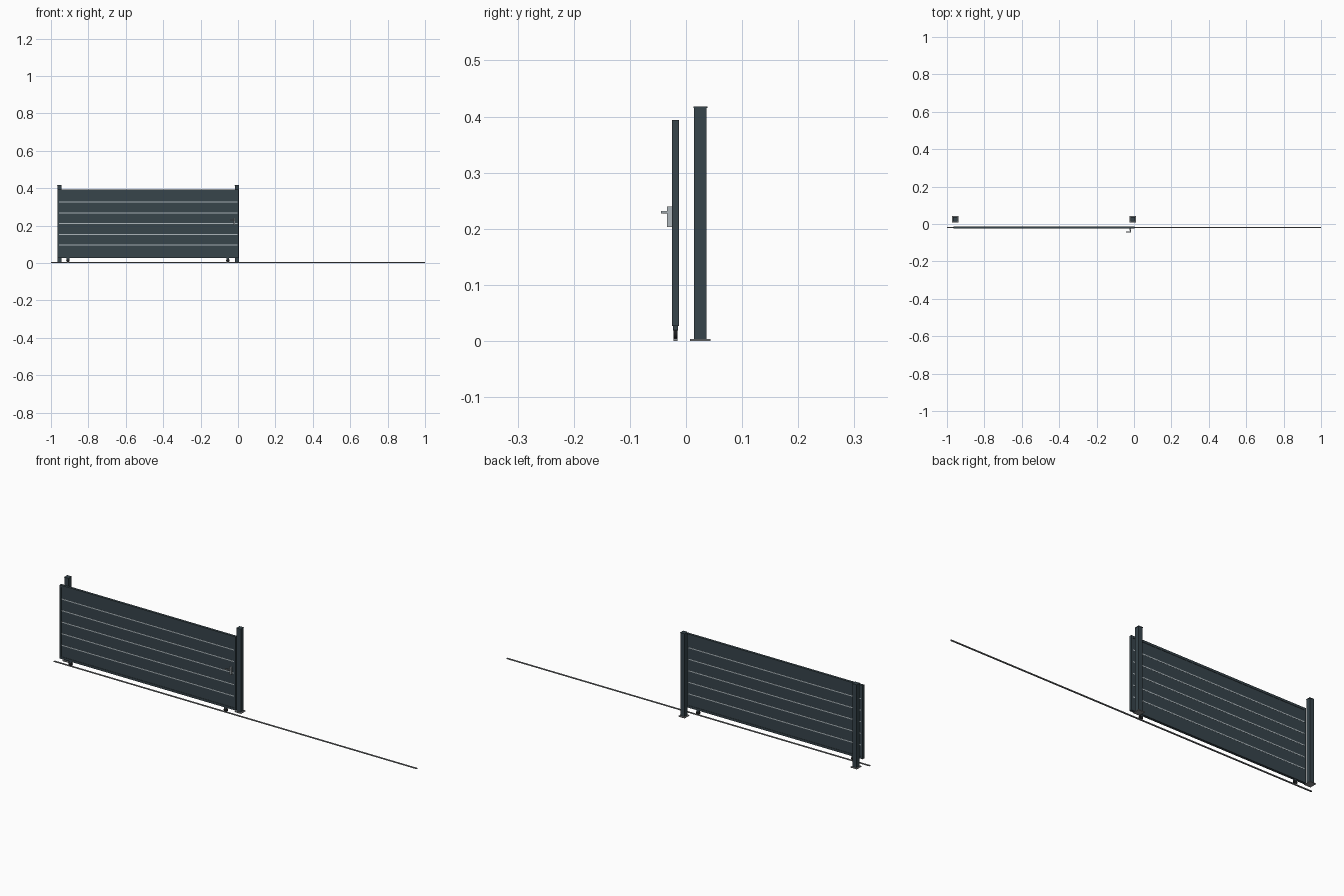
import bpy, bmesh, math
from mathutils import Matrix

if "Cube" in bpy.data.objects:
    bpy.data.objects.remove(bpy.data.objects["Cube"])


def material(name, rgb):
    m = bpy.data.materials.new(name)
    m.diffuse_color = (*rgb, 1)
    m.use_nodes = True
    m.node_tree.nodes["Principled BSDF"].inputs["Base Color"].default_value = m.diffuse_color
    return m


ANTHRACITE = material("anthracite", (0.038, 0.058, 0.070))
STEEL = material("galvanised_steel", (0.26, 0.27, 0.28))
SILVER = material("brushed_silver", (0.42, 0.47, 0.50))
RUBBER = material("wheel_black", (0.012, 0.013, 0.014))


def finish(name, bm, mat):
    bmesh.ops.recalc_face_normals(bm, faces=bm.faces)
    me = bpy.data.meshes.new(name)
    bm.to_mesh(me)
    bm.free()
    me.materials.append(mat)
    ob = bpy.data.objects.new(name, me)
    bpy.context.collection.objects.link(ob)
    return ob


def box(name, x, y, z, mat):
    """Box from (min, max) ranges on each axis."""
    bm = bmesh.new()
    bmesh.ops.create_cube(bm, size=1)
    for v in bm.verts:
        for i, (a, b) in enumerate((x, y, z)):
            v.co[i] = a + (v.co[i] + 0.5) * (b - a)
    return finish(name, bm, mat)


def cylinder_y(name, x, y, z, radius, mat, sides=20):
    """Cylinder whose axis runs along y between the two y values."""
    bm = bmesh.new()
    bmesh.ops.create_cone(bm, cap_ends=True, segments=sides, radius1=radius,
                          radius2=radius, depth=y[1] - y[0],
                          matrix=Matrix.Translation((x, sum(y) / 2, z))
                          @ Matrix.Rotation(math.pi / 2, 4, 'X'))
    ob = finish(name, bm, mat)
    for p in ob.data.polygons:
        p.use_smooth = len(p.vertices) == 4
    return ob


def around(c, half):
    return (c - half, c + half)


# Ground rail
YC = -0.0187
box("ground_rail", (-1, 1), around(YC, 0.0035), (0, 0.004), STEEL)

# Gate frame
X0, X1, Z0, Z1, F, S = -0.965, 0.004, 0.027, 0.394, 0.011, 0.008
Y = (-0.0250, -0.0125)
box("frame_left", (X0, X0 + S), Y, (Z0, Z1), ANTHRACITE)
box("frame_right", (X1 - S, X1), Y, (Z0, Z1), ANTHRACITE)
box("frame_bottom", (X0 + S, X1 - S), Y, (Z0, Z0 + F), ANTHRACITE)
box("frame_top", (X0 + S, X1 - S), Y, (Z1 - F, Z1), ANTHRACITE)

# Six slats with silver strips between them
N, GAP = 6, 0.005
pitch = (Z1 - Z0 - 2 * F) / N
for i in range(N):
    lo = Z0 + F + i * pitch + (GAP / 2 if i else 0)
    hi = Z0 + F + (i + 1) * pitch - (GAP / 2 if i < N - 1 else 0)
    box(f"slat_{i + 1}", (X0 + S, X1 - S), around(YC, 0.0045), (lo, hi), ANTHRACITE)
    if i < N - 1:
        box(f"strip_{i + 1}", (X0 + S, X1 - S), around(YC, 0.0050),
            (hi, hi + GAP), SILVER)

# Wheels with short mounts under the gate
for side, x in (("left", -0.909), ("right", -0.054)):
    cylinder_y(f"wheel_{side}", x, around(YC, 0.0036), 0.0135, 0.0095, RUBBER)
    box(f"wheel_mount_{side}", around(x, 0.007), around(YC, 0.0045),
        (0.019, Z0), ANTHRACITE)

# Posts with base plates and caps
PY = 0.0255
for side, x in (("left", -0.955), ("right", -0.006)):
    box(f"post_{side}", around(x, 0.0112), around(PY, 0.0112), (0.003, 0.415), ANTHRACITE)
    box(f"post_cap_{side}", around(x, 0.0124), around(PY, 0.0124), (0.415, 0.418), ANTHRACITE)
    box(f"base_plate_{side}", around(x, 0.0175), around(PY, 0.0185), (0, 0.0035), STEEL)

# Handle: lock case, spindle and lever
HX = -0.019
box("lock_plate", around(HX, 0.004), (-0.034, -0.025), (0.203, 0.240), SILVER)
cylinder_y("handle_spindle", HX, (-0.0445, -0.034), 0.2295, 0.0025, SILVER, 12)
box("handle_lever", (-0.043, HX + 0.002), (-0.0445, -0.041), (0.2275, 0.2315), SILVER)
